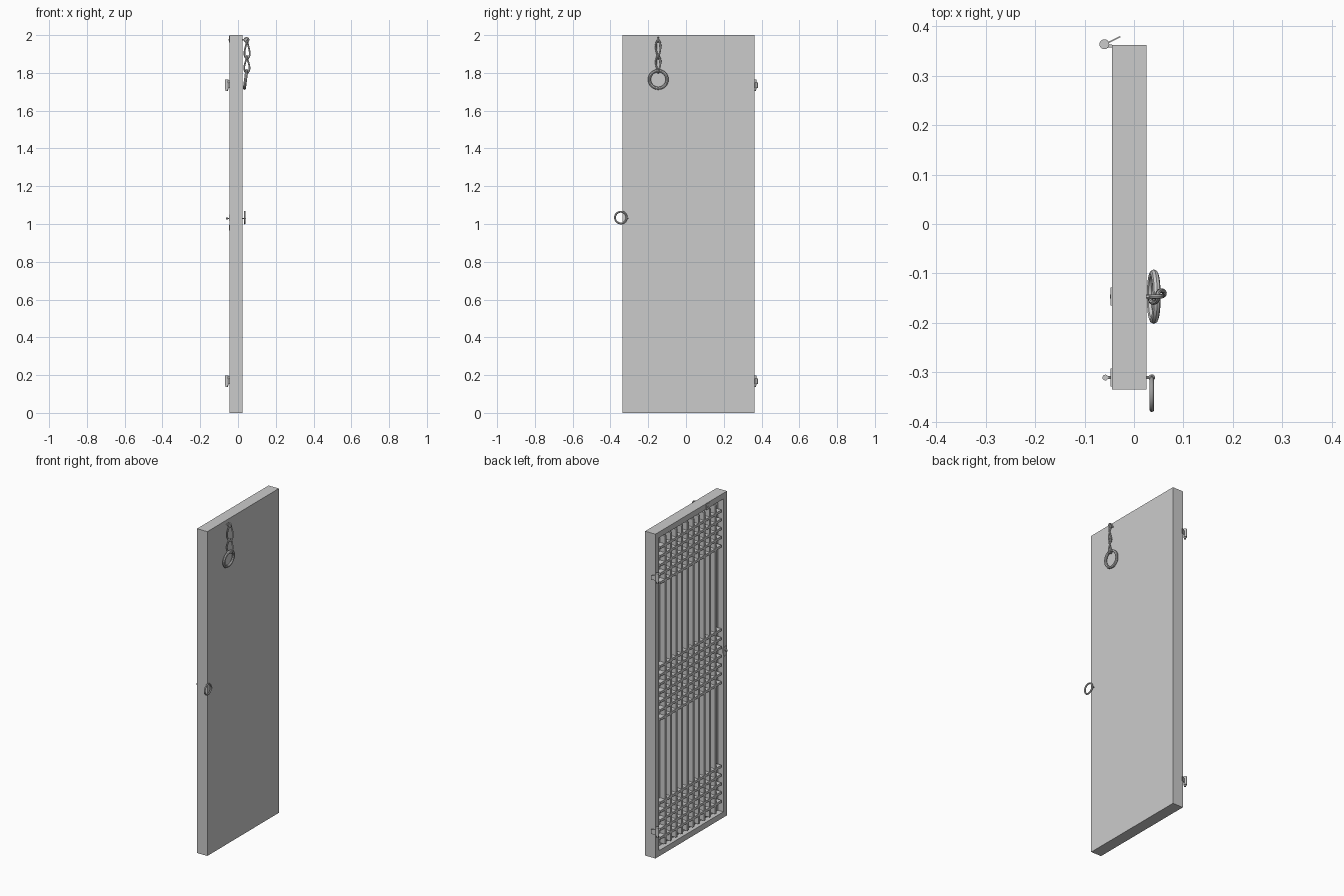
import bpy, bmesh
from math import pi, sin, cos
from mathutils import Vector, Matrix

if "Cube" in bpy.data.objects:
    bpy.data.objects.remove(bpy.data.objects["Cube"])

grey = bpy.data.materials.new("plain grey")
grey.use_nodes = True
colour = (0.6, 0.6, 0.6, 1)
grey.diffuse_color = colour
grey.node_tree.nodes["Principled BSDF"].inputs["Base Color"].default_value = colour

X0, X1, Y0, Y1, H = -0.045, 0.025, -0.335, 0.362, 2.0   # door slab
BORDER, DEPTH, BAR = 0.05, 0.036, 0.015


def finish(name, bm, smooth=False):
    mesh = bpy.data.meshes.new(name)
    bm.to_mesh(mesh)
    bm.free()
    obj = bpy.data.objects.new(name, mesh)
    mesh.materials.append(grey)
    bpy.context.collection.objects.link(obj)
    if smooth:
        bpy.ops.object.select_all(action="DESELECT")
        obj.select_set(True)
        bpy.context.view_layer.objects.active = obj
        bpy.ops.object.shade_smooth_by_angle()
    return obj


def add_box(bm, lo, hi):
    lo, hi = Vector(lo), Vector(hi)
    bmesh.ops.create_cube(bm, size=1, matrix=Matrix.Translation((lo + hi) / 2)
                          @ Matrix.Diagonal((*(hi - lo), 1)))


def box(name, lo, hi):
    bm = bmesh.new()
    add_box(bm, lo, hi)
    return finish(name, bm)


def rod(name, a, b, r, sides=12):
    a, b = Vector(a), Vector(b)
    bm = bmesh.new()
    turn = (b - a).to_track_quat("Z", "Y").to_matrix().to_4x4()
    bmesh.ops.create_cone(bm, cap_ends=True, segments=sides, radius1=r, radius2=r,
                          depth=(b - a).length, matrix=Matrix.Translation((a + b) / 2) @ turn)
    return finish(name, bm, True)


def loop(name, point, r, steps=32, sides=8):
    """Sweep a round section along a closed path point(t)."""
    bm = bmesh.new()
    rings = []
    for i in range(steps):
        t = 2 * pi * i / steps
        p = point(t)
        along = (point(t + 0.01) - point(t - 0.01)).normalized()
        u = along.cross(Vector((0.83, 0.31, 0.46))).normalized()
        # The section starts on the side facing the loop's middle
        inward = (point(t + pi) - p)
        inward -= along * inward.dot(along)
        u = inward.normalized() if inward.length > 1e-4 else u
        v = along.cross(u)
        rings.append([bm.verts.new(p + r * (u * cos(a) + v * sin(a)))
                      for a in (2 * pi * k / sides for k in range(sides))])
    for i in range(steps):
        a, b = rings[i], rings[(i + 1) % steps]
        for k in range(sides):
            m = (k + 1) % sides
            bm.faces.new((a[k], a[m], b[m], b[k]))
    bmesh.ops.recalc_face_normals(bm, faces=bm.faces)
    return finish(name, bm, True)


def ring(name, centre, radius, r, side, up):
    c, s, u = Vector(centre), Vector(side).normalized(), Vector(up).normalized()
    return loop(name, lambda t: c + radius * (s * sin(t) + u * cos(t)), r)


def twisted_link(name, x, y, z, half, top_w, low_w, r):
    """Chain link whose top lies across the door and bottom stands out from it."""
    def point(t):
        k = (1 - cos(t)) / 2
        w = sin(t) * (top_w + (low_w - top_w) * k)
        a = k * pi / 2
        return Vector((x + w * sin(a), y + w * cos(a), z + half * cos(t)))
    return loop(name, point, r)


# Door slab with a recessed lattice opening on its -x face
bm = bmesh.new()
add_box(bm, (X0, Y0, 0), (X1, Y1, H))
face = [f for f in bm.faces if f.normal.x < -0.9]
bmesh.ops.inset_region(bm, faces=face, thickness=BORDER)
bmesh.ops.inset_region(bm, faces=face, thickness=0.0001, depth=-DEPTH)
finish("door_slab", bm)

# Lattice bars
LX0, LX1 = X0 + 0.003, X0 + DEPTH
pitch = (Y1 - Y0 - 2 * BORDER) / 11
bm = bmesh.new()
for i in range(1, 11):
    y = Y0 + BORDER + i * pitch
    add_box(bm, (LX0, y - BAR / 2, BORDER), (LX1, y + BAR / 2, H - BORDER))
finish("upright_bars", bm)

bm = bmesh.new()
low = [BORDER + i * pitch for i in range(1, 6)]
mid = [H / 2 + i * pitch for i in range(-3, 4)]
for z in low + mid + [H - z for z in low]:
    add_box(bm, (LX0 - 0.001, Y0 + BORDER, z - BAR / 2), (LX1, Y1 - BORDER, z + BAR / 2))
finish("cross_bars", bm)

# Pull ring on its chain
CY = -0.147
rod("chain_staple", (X0 - 0.004, CY, 1.975), (0.04, CY, 1.975), 0.004)
ring("chain_eye", (0.045, CY, 1.975), 0.011, 0.004, (1, 0, 0), (0, 0, 1))
twisted_link("upper_link", 0.048, CY, 1.925, 0.05, 0.013, 0.019, 0.0045)
twisted_link("lower_link", 0.047, CY, 1.845, 0.045, 0.013, 0.019, 0.0045)
ring("pull_ring", (0.04, CY, 1.765), 0.047, 0.008, (0, 1, 0), (0.13, 0, 1))
box("chain_plate", (X0 - 0.003, CY - 0.018, 1.96), (X0, CY + 0.018, 1.996))

# Small latch ring and its pin
LY, LZ = -0.311, 1.03
rod("latch_pin", (X0 - 0.01, LY, LZ), (0.034, LY, LZ), 0.003)
ring("latch_eye", (0.036, LY, LZ), 0.004, 0.0025, (1, 0, 0), (0, 1, 0))
ring("latch_ring", (0.036, -0.345, 1.034), 0.031, 0.005, (0, 1, 0), (0, 0, 1))
rod("latch_knob", (-0.058, LY, LZ - 0.005), (-0.058, LY, LZ + 0.005), 0.006)
box("latch_plate", (X0 - 0.003, LY - 0.018, 1.015), (X0, LY + 0.018, 1.05))
box("latch_lower_plate", (X0 - 0.003, LY - 0.012, 0.965), (X0, LY + 0.012, 0.995))

# Hinges
for label, z in (("upper", 1.735), ("lower", 0.168)):
    rod(label + "_hinge_pin", (-0.06, 0.364, z - 0.022), (-0.06, 0.364, z + 0.03), 0.010, 16)
    rod(label + "_hinge_tip", (-0.06, 0.364, z - 0.032), (-0.06, 0.364, z - 0.022), 0.006, 16)
    leaf = box(label + "_hinge_leaf", (0, -0.0015, -0.015), (0.036, 0.0015, 0.015))
    leaf.location = (-0.06, 0.3635, z)
    leaf.rotation_euler.z = 0.46
    box(label + "_hinge_strap", (-0.058, 0.357, z + 0.012), (X0, 0.363, z + 0.024))
